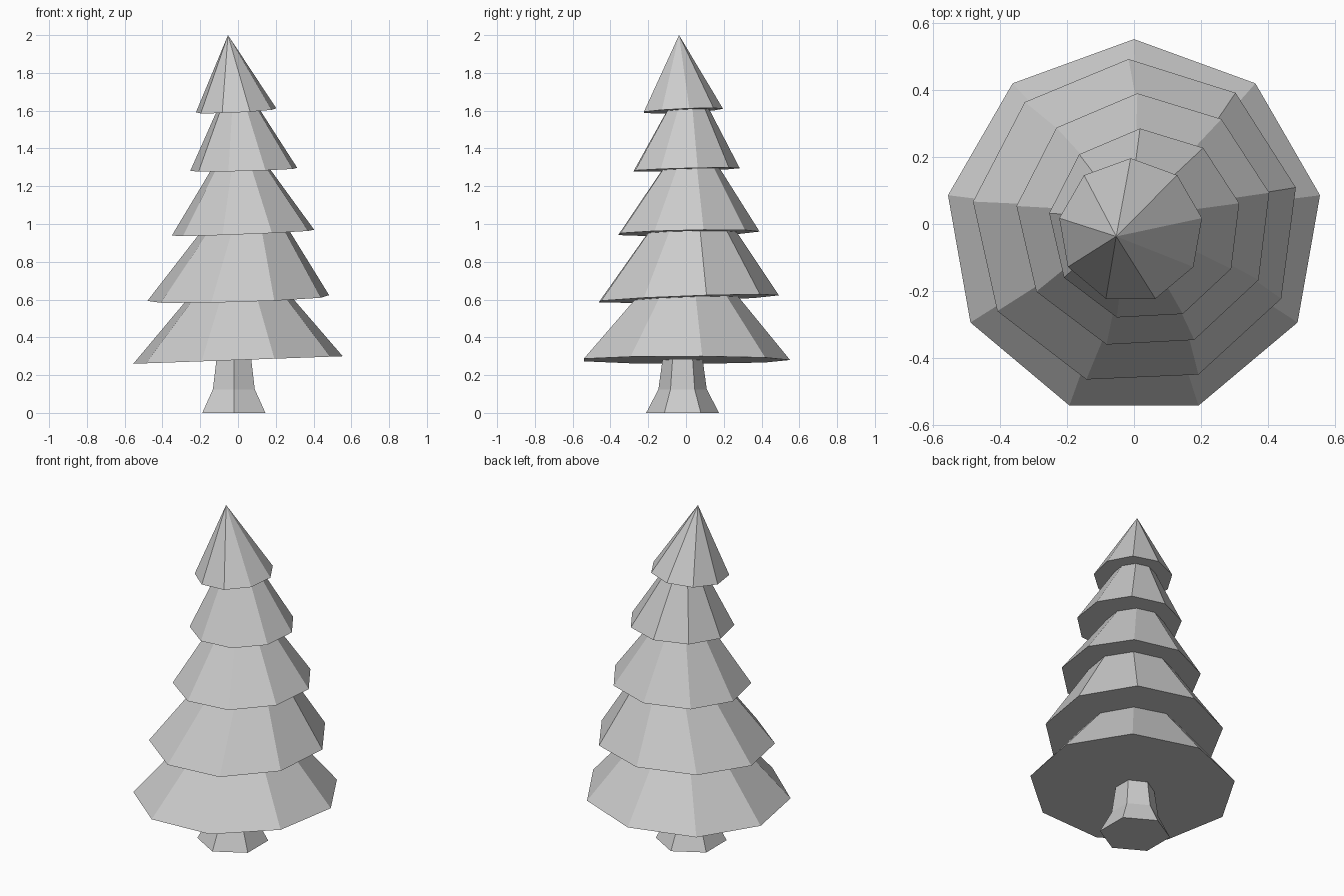
import bpy, bmesh, math

cube = bpy.data.objects.get("Cube")
if cube:
    bpy.data.objects.remove(cube, do_unlink=True)

grey = bpy.data.materials.new("light_grey")
grey.use_nodes = True
colour = (0.6, 0.6, 0.6, 1)
grey.diffuse_color = colour
grey.node_tree.nodes["Principled BSDF"].inputs["Base Color"].default_value = colour


def ring(bm, sides, centre, radius, turn=0, slope=(0, 0)):
    """Polygon ring on a plane with the given slope; first vertex faces the back."""
    cx, cy, cz = centre
    verts = []
    for i in range(sides):
        a = math.radians(90 + turn) + math.tau * i / sides
        dx, dy = radius * math.cos(a), radius * math.sin(a)
        verts.append(bm.verts.new((cx + dx, cy + dy, cz + slope[0] * dx + slope[1] * dy)))
    return verts


def loft(name, sides, rings, tip=None):
    """Join rings from the bottom up, ending in a cap or a pointed tip."""
    bm = bmesh.new()
    loops = [ring(bm, sides, *r) for r in rings]
    bm.faces.new(loops[0][::-1])
    for low, high in zip(loops, loops[1:]):
        for i in range(sides):
            j = (i + 1) % sides
            bm.faces.new((low[i], low[j], high[j], high[i]))
    if tip:
        point = bm.verts.new(tip)
        for i in range(sides):
            bm.faces.new((loops[-1][i], loops[-1][(i + 1) % sides], point))
    else:
        bm.faces.new(loops[-1])
    bmesh.ops.recalc_face_normals(bm, faces=bm.faces)
    mesh = bpy.data.meshes.new(name)
    bm.to_mesh(mesh)
    bm.free()
    mesh.materials.append(grey)
    obj = bpy.data.objects.new(name, mesh)
    bpy.context.collection.objects.link(obj)


# Flared six-sided trunk
loft("trunk", 6, [((-0.022, -0.018, z), r)
                  for z, r in ((0, 0.193), (0.125, 0.128), (0.3, 0.104))])

# Branch tiers: base centre, base radius, turn, slope, top centre, top radius
tiers = [
    ((0, -0.012, 0.28), 0.563, 0, (0.036, 0), (0.005, 0.005, 0.66), 0.235),
    ((0.005, 0.003, 0.605), 0.489, 2.5, (0.03, 0.037), (0.04, 0.025, 1.0), 0.21),
    ((0.03, 0.007, 0.953), 0.383, 3, (0.04, 0.02), (0.01, 0.025, 1.33), 0.13),
    ((0.033, -0.003, 1.288), 0.288, 3, (0.027, 0.027), (0, 0.01, 1.63), 0.1),
]
for n, (base, radius, turn, slope, top, top_radius) in enumerate(tiers, 1):
    loft(f"branch_tier_{n}", 9, [(base, radius, turn, slope),
                                 (top, top_radius, turn, slope)])

# Pointed crown with an off-centre tip
loft("crown", 9, [((-0.01, -0.02, 1.6), 0.216, 0, (0.05, 0.047))],
     tip=(-0.053, -0.037, 2))
